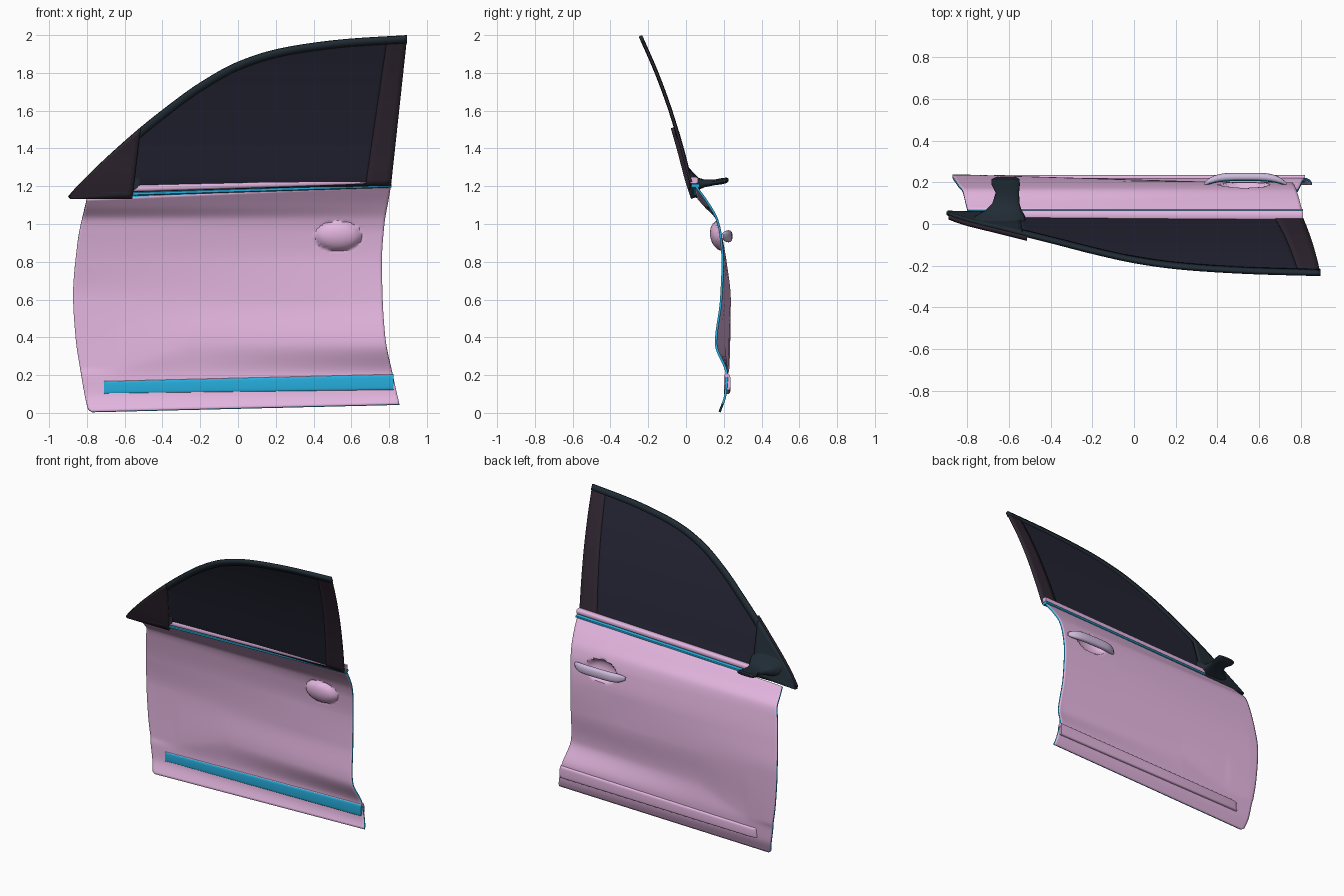
import bpy, bmesh, math

if "Cube" in bpy.data.objects:
    bpy.data.objects.remove(bpy.data.objects["Cube"])


def mat(name, col):
    m = bpy.data.materials.new(name)
    m.diffuse_color = (*col, 1)
    m.use_nodes = True
    m.node_tree.nodes["Principled BSDF"].inputs["Base Color"].default_value = m.diffuse_color
    return m


PAINT = mat("paint", (0.78, 0.47, 0.75))
INNER = mat("inner_blue", (0.02, 0.42, 0.72))
HANDLE = mat("handle_paint", (0.62, 0.50, 0.72))
GLASS = mat("dark_glass", (0.018, 0.018, 0.035))
RUBBER = mat("dark_trim", (0.015, 0.025, 0.035))
PILLAR = mat("pillar_trim", (0.03, 0.02, 0.032))


def interp(keys, t):
    """Smooth interpolation through sorted (t, value) keys."""
    n = len(keys)
    t = min(max(t, keys[0][0]), keys[-1][0])
    i = next((k for k in range(n - 1) if t <= keys[k + 1][0]), n - 2)

    def tangent(k):
        if k in (0, n - 1):
            a, b = (0, 1) if k == 0 else (n - 2, n - 1)
            return (keys[b][1] - keys[a][1]) / (keys[b][0] - keys[a][0])
        d0 = (keys[k][1] - keys[k - 1][1]) / (keys[k][0] - keys[k - 1][0])
        d1 = (keys[k + 1][1] - keys[k][1]) / (keys[k + 1][0] - keys[k][0])
        return 0 if d0 * d1 <= 0 else 2 * d0 * d1 / (d0 + d1)
    (t0, v0), (t1, v1) = keys[i], keys[i + 1]
    h = t1 - t0
    s = (t - t0) / h
    return ((1 + 2 * s) * (1 - s) ** 2 * v0 + s * (1 - s) ** 2 * h * tangent(i)
            + s * s * (3 - 2 * s) * v1 + s * s * (s - 1) * h * tangent(i + 1))


def finish(name, bm, mats, angle=35):
    me = bpy.data.meshes.new(name)
    bm.to_mesh(me)
    bm.free()
    ob = bpy.data.objects.new(name, me)
    bpy.context.collection.objects.link(ob)
    for m in mats:
        me.materials.append(m)
    bpy.ops.object.select_all(action='DESELECT')
    ob.select_set(True)
    bpy.context.view_layer.objects.active = ob
    bpy.ops.object.shade_smooth_by_angle(angle=math.radians(angle))
    return ob


def sheet(name, point, nu, nv, mats, thick, rim=0):
    """Grid of point(u, v), given thickness towards the cabin."""
    bm = bmesh.new()
    g = [[bm.verts.new(point(i / nu, j / nv)) for j in range(nv + 1)] for i in range(nu + 1)]
    for i in range(nu):
        for j in range(nv):
            bm.faces.new((g[i][j], g[i][j + 1], g[i + 1][j + 1], g[i + 1][j]))
    ob = finish(name, bm, mats)
    s = ob.modifiers.new("thickness", 'SOLIDIFY')
    s.thickness, s.offset, s.material_offset_rim = thick, -1, rim
    return ob


def rings(name, axis, secs, mats, n=24, power=0.7):
    """Loft of rounded sections (pos, a0, a1, z0, z1) along x or y."""
    bm = bmesh.new()
    loops = []
    for p, a0, a1, z0, z1 in secs:
        loop = []
        for k in range(n):
            c, s = math.cos(2 * math.pi * k / n), math.sin(2 * math.pi * k / n)
            a = (a0 + a1) / 2 + (a1 - a0) / 2 * math.copysign(abs(c) ** power, c)
            z = (z0 + z1) / 2 + (z1 - z0) / 2 * math.copysign(abs(s) ** power, s)
            loop.append(bm.verts.new((p, a, z) if axis == 'x' else (a, p, z)))
        loops.append(loop)
    for A, B in zip(loops, loops[1:]):
        for k in range(n):
            bm.faces.new((A[k], A[(k + 1) % n], B[(k + 1) % n], B[k]))
    bm.faces.new(loops[0])
    bm.faces.new(loops[-1])
    bmesh.ops.recalc_face_normals(bm, faces=bm.faces)
    if len(mats) > 1:  # cabin-side faces take the second material
        for f in bm.faces:
            f.normal_update()
            f.material_index = int(f.normal.y < -0.6)
    return finish(name, bm, mats)


# Door skin: side edges, two blended profiles, lower scoop and handle dish
LEFT = [(0, -.765), (.012, -.79), (.04, -.80), (.2, -.83), (.4, -.86), (.62, -.873), (.9, -.85), (1.14, -.80)]
RIGHT = [(.04, .855), (.2, .82), (.4, .78), (.6, .766), (.8, .762), (1, .775), (1.15, .80), (1.21, .81)]


def skin_y(x, z):
    w = min(max((x + .8) / 1.55, 0), 1)
    zc = min(max(.2 + (x + .77) * .32, .24), .37)
    mix = lambda a, b: a + (b - a) * w
    top = 1.14 + .07 * w
    y = interp([(0, .183), (.1, .215), (.2, .222), (zc, mix(.23, .165)), (.6, mix(.237, .192)),
                (.8, mix(.215, .2)), (.95, .188), (1.03, .168), (1.1, mix(.105, .13)), (top, mix(.07, .052))], z)
    r = ((x - .53) / .115) ** 2 + ((z - .937) / .07) ** 2
    return y - (.05 * math.sqrt(1 - r) if r < 1 else 0)


def skin(u, v):
    zl, zr = .003 + v * 1.137, .042 + v * 1.168
    x0, x1 = interp(LEFT, zl), interp(RIGHT, zr)
    x, z = x0 + (x1 - x0) * u, zl + (zr - zl) * u
    return x, skin_y(x, z), z


sheet("door_skin", skin, 110, 90, [PAINT, INNER], .012, 1)

# Window surface: inward lean by height, arched roof line
LEAN = [(1.14, .06), (1.23, .03), (1.4, -.015), (1.6, -.075), (1.8, -.148), (2, -.235)]
ROOF = [(-.9, 1.145), (-.88, 1.17), (-.6, 1.44), (-.4, 1.605), (-.2, 1.75), (0, 1.86), (.2, 1.925),
        (.4, 1.96), (.6, 1.982), (.895, 2.0)]


def belt_z(x):
    return 1.155 + .05 * (x + .8) / 1.6


def window(lo, hi, off=0):
    """Point function for an area between two curves given as functions of u."""
    def point(u, v):
        (xa, za), (xb, zb) = lo(u), hi(u)
        x, z = xa + (xb - xa) * v, za + (zb - za) * v
        return x, interp(LEAN, z) + off, z
    return point


def roof(x, drop=0):
    return x, interp(ROOF, x) - drop


def roof_inner(u):
    x = -.9 + 1.795 * u
    fade = min(1, u * 12)
    return x + .022 * fade * (1 - u), interp(ROOF, x) - .035 * fade


# Glass pane, rear pillar cover and roof rail
sheet("window_glass", window(lambda u: (-.56 + 1.25 * u, belt_z(-.56 + 1.25 * u)),
                             lambda u: roof(-.54 + 1.34 * u, .015), -.006), 48, 24, [GLASS], .006)
sheet("rear_pillar_cover", window(lambda u: (.675 + .135 * u, 1.205), lambda u: roof(.79 + .105 * u, .008)),
      4, 24, [PILLAR], .014)
sheet("window_frame_rail", window(roof_inner, lambda u: roof(-.9 + 1.795 * u), .003), 64, 2, [RUBBER], .02)

# Mirror corner: outer sail and inner plate
sheet("mirror_sail", window(lambda u: (-.895 + .345 * u, 1.14 + .015 * u),
                            lambda u: roof(-.895 + .36 * u, .005), .004), 16, 12, [RUBBER], .012)
sheet("mirror_inner_plate", window(lambda u: (-.89 + .33 * u, 1.14), lambda u: roof(-.89 + .375 * u), -.012),
      12, 12, [PILLAR], .022)

# Mirror arm reaching outwards
rings("mirror_arm", 'y', [(.015, -.79, -.52, 1.165, 1.30), (.04, -.76, -.525, 1.172, 1.27),
                          (.065, -.715, -.54, 1.18, 1.245), (.1, -.68, -.55, 1.195, 1.235),
                          (.15, -.665, -.552, 1.205, 1.235), (.19, -.685, -.548, 1.21, 1.243),
                          (.215, -.685, -.55, 1.217, 1.246), (.225, -.665, -.565, 1.225, 1.24)], [RUBBER])

# Belt moulding under the glass, with a blue lip along its foot
for name, y, z0, z1, m in (("belt_moulding", .048, .01, .045, PAINT), ("belt_lip", .056, -.012, .008, INNER)):
    secs = []
    for x in (-.56, -.1, .35, .812):
        z = belt_z(x) + .003
        secs.append((x, y - .028, y + .016, z + z0 - .004, z + z1 - .004))
    rings(name, 'x', secs, [m], 16, .6)

# Lower side moulding, tapered at its front end
secs = []
for x, k in ((-.71, .35), (-.695, .8), (-.67, 1), (0, 1), (.5, 1), (.822, 1)):
    u = (x + .71) / 1.53
    secs.append((x, .2, .2 + .035 * k, .1 + .02 * u, .168 + .037 * u))
rings("lower_side_moulding", 'x', secs, [PAINT, INNER], 24, .45)

# Pull handle bridging the dish
secs = []
for k in range(17):
    t = k / 16 * 2 - 1
    taper = max(.35, (1 - abs(t) ** 6) ** .5)
    mid = .192 + .034 * (1 - t ** 4)
    secs.append((.535 + .197 * t, mid - .02 * taper, mid + .02 * taper, .935 - .032 * taper, .935 + .032 * taper))
rings("pull_handle", 'x', secs, [HANDLE, INNER], 20, .8)
